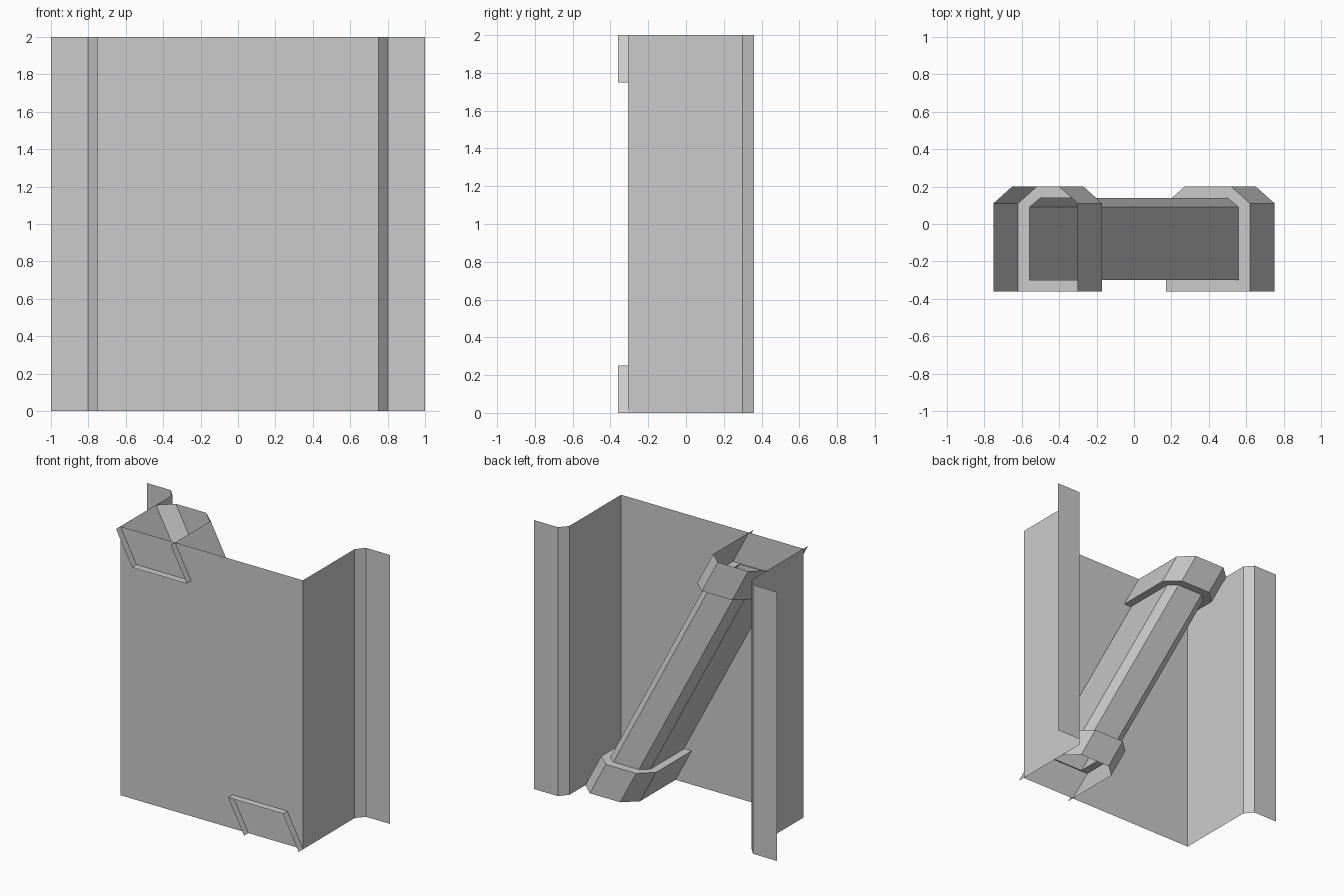
import bpy

if "Cube" in bpy.data.objects:
    bpy.data.objects.remove(bpy.data.objects["Cube"])

SLOPE = 0.395 / 0.75  # sideways lean of the brace per unit of height


def build(name, rings, closed_steps=()):
    """Skin open section rings; steps in closed_steps also join last to first point."""
    n = len(rings[0])
    verts = [p for ring in rings for p in ring]
    faces = []
    for s in range(len(rings) - 1):
        for i in range(n if s in closed_steps else n - 1):
            j = (i + 1) % n
            faces.append((s * n + i, s * n + j, (s + 1) * n + j, (s + 1) * n + i))
    mesh = bpy.data.meshes.new(name)
    mesh.from_pydata(verts, [], faces)
    mesh.update()
    obj = bpy.data.objects.new(name, mesh)
    bpy.context.collection.objects.link(obj)
    return obj


def channel(z, half, chamfer, front, shoulder, back):
    """Chamfered U section, open to the front, centred on the sloping brace line."""
    right = [(half, front), (half, shoulder), (half - chamfer, back)]
    profile = right + [(-x, y) for x, y in reversed(right)]
    cx = SLOPE * (1 - z)
    return [(cx + x, y, z) for x, y in profile]


def outer(z):
    return channel(z, 0.225, 0.10, -0.36, 0.11, 0.20)


def inner(z):
    return channel(z, 0.165, 0.06, -0.30, 0.09, 0.14)


# Folded sheet panel with side walls and rear flanges
left = [(-1, 0.36), (-0.803, 0.36), (-0.75, 0.30), (-0.75, -0.308)]
fold = left + [(-x, y) for x, y in reversed(left)]
build("folded_panel", [[(x, y, z) for x, y in fold] for z in (0, 2)])

# Diagonal brace, a hollow channel on the inside of the panel
build("diagonal_brace", [inner(0.25), inner(1.75)])

# End brackets: open sleeve plus a flat collar stepping in to the brace
build("upper_bracket", [inner(1.75), outer(1.75), outer(2)], closed_steps=(0,))
build("lower_bracket", [outer(0), outer(0.25), inner(0.25)], closed_steps=(1,))
